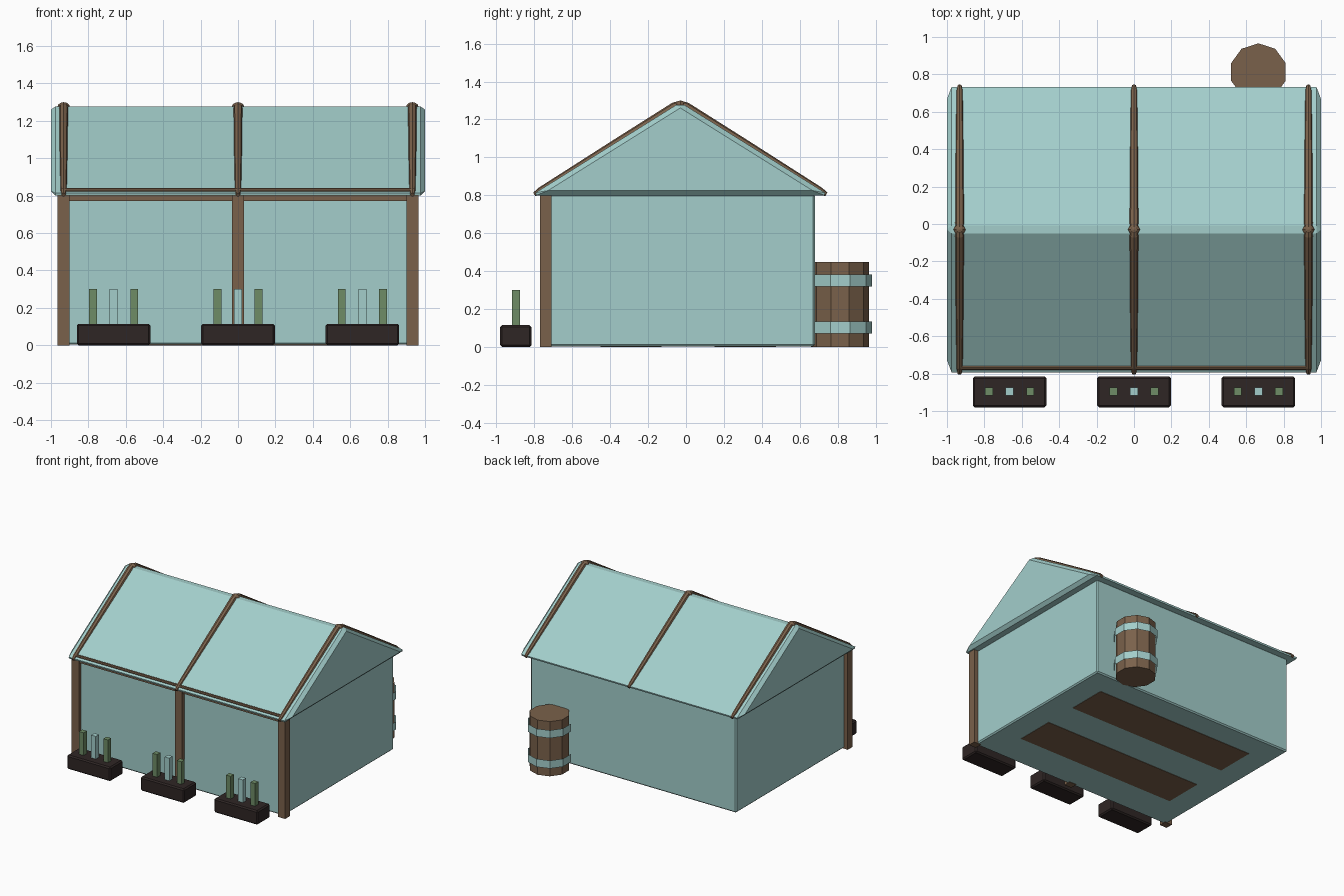
import bpy, bmesh, math
from mathutils import Vector

if "Cube" in bpy.data.objects:
    bpy.data.objects.remove(bpy.data.objects["Cube"])


def material(name, rgb):
    m = bpy.data.materials.new(name)
    m.diffuse_color = (*rgb, 1)
    m.use_nodes = True
    m.node_tree.nodes["Principled BSDF"].inputs["Base Color"].default_value = m.diffuse_color
    return m


GLASS = material("pale_glass", (0.366, 0.617, 0.597))
WOOD = material("brown_wood", (0.195, 0.120, 0.070))
DARK = material("dark_planter", (0.028, 0.019, 0.018))
GREEN = material("plant_green", (0.156, 0.262, 0.133))


def finish(bm, name, mat, bevel=0):
    bmesh.ops.recalc_face_normals(bm, faces=bm.faces)
    if bevel:
        bmesh.ops.bevel(bm, geom=bm.edges[:], offset=bevel, segments=1,
                        profile=0.5, affect='EDGES')
    me = bpy.data.meshes.new(name)
    bm.to_mesh(me)
    bm.free()
    me.materials.append(mat)
    ob = bpy.data.objects.new(name, me)
    bpy.context.collection.objects.link(ob)
    return ob


def box(name, lo, hi, mat, bevel=0):
    bm = bmesh.new()
    bmesh.ops.create_cube(bm, size=1)
    for v in bm.verts:
        v.co = Vector([(a + b) / 2 + c * (b - a) for a, b, c in zip(lo, hi, v.co)])
    return finish(bm, name, mat, bevel)


def loft(name, rings, mat, caps=True):
    """Skin a list of rings (each a list of points) into a tube."""
    bm = bmesh.new()
    vs = [[bm.verts.new(p) for p in r] for r in rings]
    n = len(vs[0])
    for a, b in zip(vs, vs[1:]):
        for i in range(n):
            j = (i + 1) % n
            bm.faces.new((a[i], a[j], b[j], b[i]))
    if caps:
        bm.faces.new(vs[0])
        bm.faces.new(vs[-1])
    return finish(bm, name, mat)


RIDGE_Y, FRONT_Y, BACK_Y = -0.03, -0.74, 0.68
SLOPE = 0.49 / 0.785
POSTS = (-0.9325, 0, 0.9325)

# Glass walls
box("glass_walls", (-0.93, FRONT_Y, 0.003), (0.93, BACK_Y, 0.805), GLASS, 0.01)

# Gabled glass roof: bevelled triangular prism
bm = bmesh.new()
ends = [[bm.verts.new((x, RIDGE_Y + y, z)) for y, z in
         ((-0.785, 0.8), (0.785, 0.8), (0, 1.29))] for x in (-1, 1)]
bm.faces.new(ends[0])
bm.faces.new(ends[1])
for i in range(3):
    j = (i + 1) % 3
    bm.faces.new((ends[0][i], ends[0][j], ends[1][j], ends[1][i]))
finish(bm, "glass_roof", GLASS, 0.025)

# Growing beds, whose undersides show through the floor
for y0, y1 in ((-0.45, -0.13), (0.15, 0.475)):
    box("growing_bed", (-0.725, y0, 0), (0.725, y1, 0.15), WOOD)

# Front posts and beams
for x in POSTS:
    box("front_post", (x - 0.0325, -0.77, 0), (x + 0.0325, -0.71, 0.803), WOOD)
box("front_beam", (-0.93, -0.76, 0.772), (0.93, -0.715, 0.802), WOOD)
loft("eave_rail", [[(x, -0.768 + 0.012 * math.cos(a), 0.829 + 0.012 * math.sin(a))
                    for a in [k * math.pi / 4 for k in range(8)]]
                   for x in (-0.94, 0.94)], WOOD)

# Roof rafters running over the ridge, with a rounded ridge cap on each
HALF = [(0.77, 0.011), (0.74, 0.018), (0.35, 0.023), (0.03, 0.025)]
PATH = [(-d, r) for d, r in HALF] + [(0, 0.022)] + [(d, r) for d, r in reversed(HALF)]
for x in POSTS:
    rings = []
    for d, r in PATH:
        side = (d > 0) - (d < 0)
        n = Vector((0, side * SLOPE, 1)).normalized()
        c = Vector((x, RIDGE_Y + d, (1.285 if d else 1.278) - SLOPE * abs(d)))
        rings.append([c + Vector((r * math.cos(k * math.pi / 4), 0, 0))
                      + n * r * math.sin(k * math.pi / 4) for k in range(8)])
    loft("rafter", rings, WOOD)
    bm = bmesh.new()
    bmesh.ops.create_uvsphere(bm, u_segments=8, v_segments=6, radius=1)
    for v in bm.verts:
        v.co = Vector((x + 0.034 * v.co.x, RIDGE_Y + 0.028 * v.co.y,
                       1.272 + 0.028 * v.co.z))
    finish(bm, "ridge_cap", WOOD)

# Planters with three stalks each
for x in (-0.665, 0, 0.665):
    box("planter", (x - 0.197, -0.98, 0), (x + 0.197, -0.815, 0.115), DARK, 0.01)
    for dx, mat in ((-0.11, GREEN), (0, GLASS), (0.11, GREEN)):
        box("planter_stalk", (x + dx - 0.021, -0.917, 0.1),
            (x + dx + 0.021, -0.875, 0.3), mat)


# Ten-sided water barrel with open hoops
def decagon(r, z):
    return [(0.665 + r * math.cos(a), 0.813 + r * math.sin(a), z)
            for a in [math.pi / 2 + k * math.pi / 5 for k in range(10)]]


loft("barrel", [decagon(0.153, 0), decagon(0.153, 0.447)], WOOD)
for z0, z1 in ((0.07, 0.135), (0.318, 0.382)):
    loft("barrel_hoop", [decagon(0.167, z0), decagon(0.167, z1)], GLASS, caps=False)
